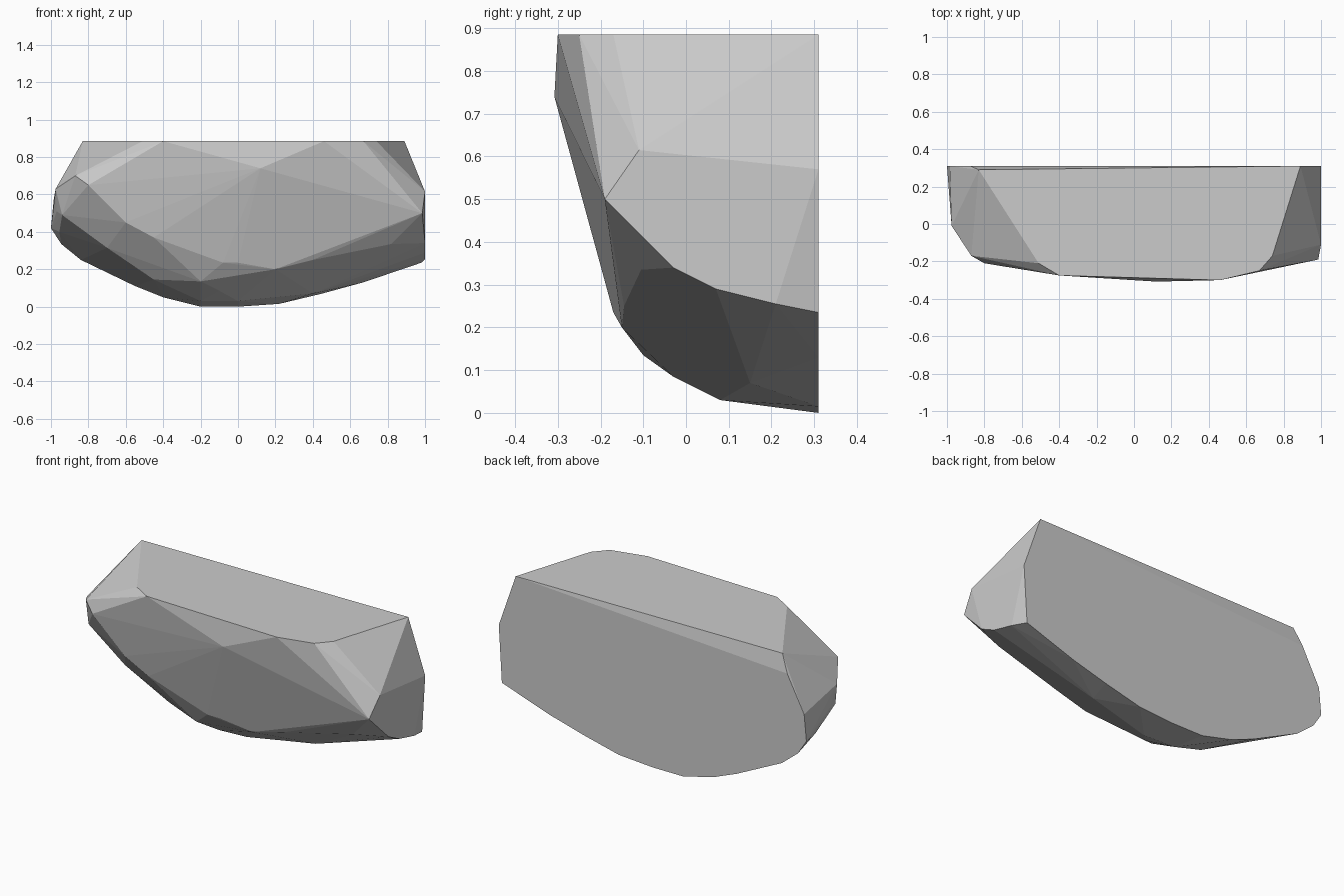
import bpy
import bmesh

# Remove the default object
default_cube = bpy.data.objects.get("Cube")
if default_cube:
    bpy.data.objects.remove(default_cube, do_unlink=True)

TOP_HEIGHT = .885
BACK_DEPTH = .31

# Outline of the flat cut top, as x and y
top_outline = [
    (.89, BACK_DEPTH), (.74, -.17), (.67, -.25), (.46, -.3),
    (-.4, -.275), (-.51, -.21), (-.83, .29),
]

# Outline of the flat cut back, as x and z
back_outline = [
    (1, .57), (.98, .235), (.67, .13), (.45, .07), (.22, .015),
    (0, 0), (-.2, 0), (-.4, .05), (-.55, .11), (-.84, .25),
    (-.945, .335), (-1, .42), (-.985, .575), (-.875, .785),
]

# Corners of the chipped front wall
front_corners = [
    (.12, -.308, .74), (-.8, -.21, .65), (-.6, -.195, .45),
    (-.45, -.19, .37), (-.08, -.17, .235), (0, -.17, .235),
    (.2, -.15, .2), (.4, -.145, .25),
]

# Corners of the two blunt ends
left_end_corners = [
    (.985, -.19, .5), (1, -.11, .615), (1, -.03, .34),
    (1, .07, .29), (1, .21, .255), (.82, -.105, .335),
]
right_end_corners = [
    (-.975, -.01, .63), (-.87, -.17, .7), (-.97, .05, .51),
    (-.955, .16, .4), (-.94, -.045, .49),
]

# Corners of the rounded underside
underside_corners = [
    (-.7, -.05, .315), (-.45, 0, .145), (-.2, -.1, .135),
    (-.1, -.03, .085), (0, .08, .03), (-.2, .09, .03),
    (.4, .15, .07), (.67, .16, .16),
]


def grey_material(name, value):
    """Plain matte grey, the same in the viewport and in a render."""
    material = bpy.data.materials.new(name)
    material.use_nodes = True
    colour = (value, value, value, 1)
    material.diffuse_color = colour
    shader = material.node_tree.nodes["Principled BSDF"]
    shader.inputs["Base Color"].default_value = colour
    shader.inputs["Roughness"].default_value = .9
    return material


def faceted_solid(name, corners, material):
    """Wrap the corners in a tight convex shell with flat facets."""
    shell = bmesh.new()
    for corner in corners:
        shell.verts.new(corner)
    bmesh.ops.convex_hull(shell, input=shell.verts[:])

    # Drop any corner that fell inside the shell
    loose = [vert for vert in shell.verts if not vert.link_faces]
    bmesh.ops.delete(shell, geom=loose, context="VERTS")

    # Merge the triangles of each flat cut into one face
    bmesh.ops.dissolve_limit(
        shell, angle_limit=.01, verts=shell.verts[:], edges=shell.edges[:])
    bmesh.ops.recalc_face_normals(shell, faces=shell.faces[:])

    mesh = bpy.data.meshes.new(name)
    shell.to_mesh(mesh)
    shell.free()
    mesh.materials.append(material)
    solid = bpy.data.objects.new(name, mesh)
    bpy.context.scene.collection.objects.link(solid)
    return solid


# Gather every corner and build the rock
corners = [(x, y, TOP_HEIGHT) for x, y in top_outline]
corners += [(x, BACK_DEPTH, z) for x, z in back_outline]
corners += front_corners + left_end_corners
corners += right_end_corners + underside_corners
faceted_solid("rock_slab", corners, grey_material("stone_grey", .6))
